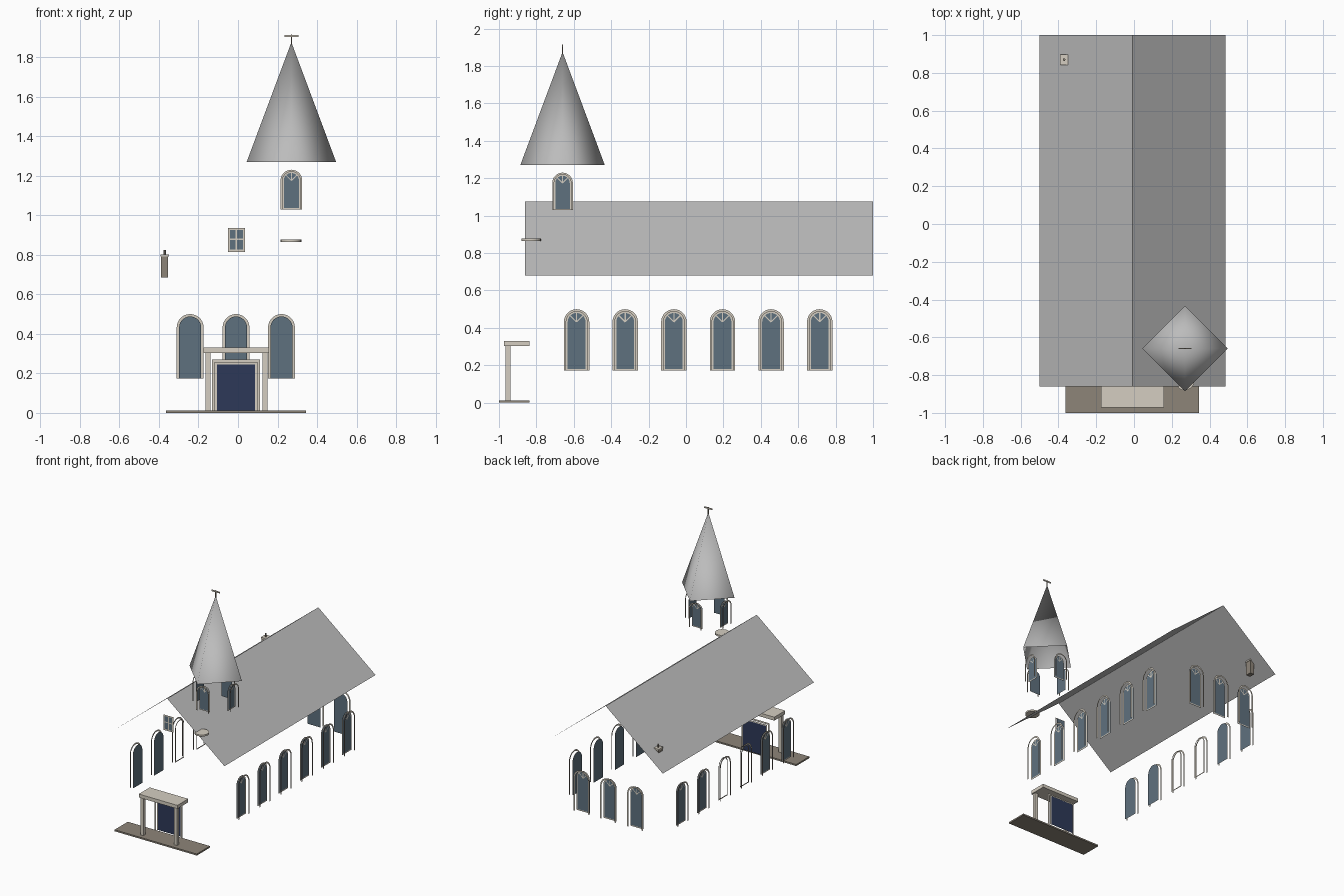
import bpy, bmesh, math
from mathutils import Matrix, Vector

if "Cube" in bpy.data.objects:
    bpy.data.objects.remove(bpy.data.objects["Cube"])


def material(name, r, g, b):
    m = bpy.data.materials.new(name)
    m.diffuse_color = [((c / 255 + 0.055) / 1.055) ** 2.4 for c in (r, g, b)] + [1]
    m.use_nodes = True
    m.node_tree.nodes["Principled BSDF"].inputs["Base Color"].default_value = m.diffuse_color
    return m


ROOF = material("roof_grey", 188, 188, 188)
TRIM = material("beige_trim", 213, 206, 193)
GLASS = material("window_glass", 95, 113, 127)
DOOR = material("navy_door", 45, 57, 88)
STONE = material("brown_stone", 141, 133, 121)


def mesh_object(name, verts, faces, mat, matrix=Matrix(), smooth=False):
    me = bpy.data.meshes.new(name)
    me.from_pydata([matrix @ Vector(v) for v in verts], [], faces)
    me.materials.append(mat)
    for p in me.polygons:
        p.use_smooth = smooth
    ob = bpy.data.objects.new(name, me)
    bpy.context.collection.objects.link(ob)
    return ob


def box(name, x0, x1, y0, y1, z0, z1, mat):
    bm = bmesh.new()
    size = Matrix.Diagonal((x1 - x0, y1 - y0, z1 - z0, 1))
    place = Matrix.Translation(((x0 + x1) / 2, (y0 + y1) / 2, (z0 + z1) / 2))
    bmesh.ops.create_cube(bm, size=1, matrix=place @ size)
    me = bpy.data.meshes.new(name)
    bm.to_mesh(me)
    bm.free()
    me.materials.append(mat)
    bpy.context.collection.objects.link(bpy.data.objects.new(name, me))


def disc(name, x, y, z, r, h, mat, sides=20):
    bpy.ops.mesh.primitive_cylinder_add(vertices=sides, radius=r, depth=h, location=(x, y, z))
    ob = bpy.context.object
    ob.name = name
    ob.data.materials.append(mat)
    bpy.ops.object.shade_smooth_by_angle()


# Opening outlines in a local plane: u sideways, z up, facing local -y
def arch(half, z0, spring, n=14):
    arc = [(half * math.cos(math.pi * i / n), spring + half * math.sin(math.pi * i / n))
           for i in range(n + 1)]
    return [(half, z0)] + arc + [(-half, z0)]


def rect(half, z0, z1):
    return [(half, z0), (half, z1), (-half, z1), (-half, z0)]


def band(name, outer, inner, depth, mat, matrix, closed=False):
    n = len(outer)
    verts = [(u, depth, z) for u, z in outer + inner]
    faces = [(i, (i + 1) % n, n + (i + 1) % n, n + i) for i in range(n if closed else n - 1)]
    mesh_object(name, verts, faces, mat, matrix)


def panel(name, outline, depth, mat, matrix):
    mesh_object(name, [(u, depth, z) for u, z in outline], [tuple(range(len(outline)))], mat, matrix)


def bar(name, a, b, width, depth, mat, matrix):
    a, b = Vector(a), Vector(b)
    side = (b - a).normalized().orthogonal() * width / 2
    pts = [a + side, b + side, b - side, a - side]
    panel(name, [tuple(p) for p in pts], depth, mat, matrix)


def facing(x, y, degrees):
    return Matrix.Translation((x, y, 0)) @ Matrix.Rotation(math.radians(degrees), 4, 'Z')


def arched_window(name, x, y, degrees, half, z0, top, recess, glazed=True):
    m = facing(x, y, degrees)
    spring = top - half
    h1, h2 = half * 0.82, half * 0.70
    edge = h1 - h2
    band(name + "_surround", arch(half, z0, spring), arch(h1, z0, spring), 0, TRIM, m)
    band(name + "_sash", arch(h1, z0, spring), arch(h2, z0 + edge, spring),
         recess - 0.003, TRIM, m, closed=True)
    if glazed:
        panel(name + "_glass", arch(h1, z0, spring), recess, GLASS, m)
        for a in (45, 90, 135):  # fan glazing bars
            end = (h2 * math.cos(math.radians(a)), spring + h2 * math.sin(math.radians(a)))
            bar(name + "_fan_bar", (0, spring), end, half * 0.09, recess - 0.004, TRIM, m)


# Gabled roof sheets
RIDGE, EAVE, Y0, Y1 = 1.075, 0.68, -0.86, 1.0
mesh_object("roof", [(-0.5, Y0, EAVE), (-0.008, Y0, RIDGE), (0.485, Y0, EAVE),
                     (-0.5, Y1, EAVE), (-0.008, Y1, RIDGE), (0.485, Y1, EAVE)],
            [(0, 1, 4, 3), (1, 2, 5, 4)], ROOF)

# Spire: four-sided, corners along the axes, open below
TX, TY, R = 0.27, -0.66, 0.226
corners = [(TX + R, TY, 1.27), (TX, TY + R, 1.27), (TX - R, TY, 1.27), (TX, TY - R, 1.27)]
mesh_object("spire", corners + [(TX, TY, 1.875)],
            [(i, (i + 1) % 4, 4) for i in range(4)], ROOF, smooth=True)

# Finial on the spire
box("finial_post", TX - 0.003, TX + 0.003, TY - 0.003, TY + 0.003, 1.86, 1.915, STONE)
box("finial_bar", TX - 0.035, TX + 0.035, TY - 0.003, TY + 0.003, 1.902, 1.912, TRIM)

# Tower windows on four sides
for k in range(4):
    a = math.radians(90 * k)
    arched_window("tower_window", TX + 0.161 * math.sin(a), TY - 0.161 * math.cos(a),
                  90 * k, 0.055, 1.03, 1.23, 0.027)

# Nave windows: six on each side, three at the back
for i in range(6):
    y = -0.585 + 0.26 * i
    arched_window("right_window", 0.46, y, 90, 0.068, 0.173, 0.50, 0.025)
    arched_window("left_window", -0.475, y, -90, 0.068, 0.173, 0.50, 0.021, glazed=i not in (2, 3))
for x in (-0.242, -0.01, 0.22):
    arched_window("back_window", x, 0.973, 180, 0.068, 0.173, 0.50, 0.024)

# Four-pane gable window
m = facing(-0.008, -0.845, 0)
band("gable_window_frame", rect(0.043, 0.815, 0.935), rect(0.033, 0.826, 0.925), 0, TRIM, m, True)
panel("gable_window_glass", rect(0.036, 0.823, 0.928), 0.006, GLASS, m)
bar("gable_window_mullion", (0, 0.82), (0, 0.93), 0.007, 0.003, TRIM, m)
bar("gable_window_transom", (-0.036, 0.878), (0.036, 0.878), 0.007, 0.002, TRIM, m)

# Round plate at the tower foot
disc("round_plate", 0.268, -0.828, 0.871, 0.052, 0.012, TRIM)

# Chimney with cap and pot
box("chimney", -0.389, -0.353, 0.847, 0.893, 0.685, 0.79, STONE)
box("chimney_cap", -0.393, -0.349, 0.843, 0.897, 0.79, 0.80, TRIM)
disc("chimney_pot", -0.37, 0.87, 0.812, 0.007, 0.026, STONE, 10)

# Door with stepped frame
m = facing(-0.01, -0.84, 0)
band("door_surround", rect(0.122, 0.012, 0.27), rect(0.108, 0.012, 0.256), 0, TRIM, m)
band("door_frame", rect(0.108, 0.012, 0.256), rect(0.096, 0.012, 0.245), 0.009, TRIM, m)
panel("door", rect(0.100, 0.012, 0.248), 0.013, DOOR, m)

# Porch: step, posts and canopy
box("porch_step", -0.363, 0.345, -1.0, -0.838, 0, 0.012, STONE)
for x in (-0.152, 0.136):
    box("porch_post", x - 0.013, x + 0.013, -0.964, -0.938, 0.012, 0.305, TRIM)
box("porch_canopy", -0.174, 0.158, -0.972, -0.838, 0.303, 0.33, TRIM)
